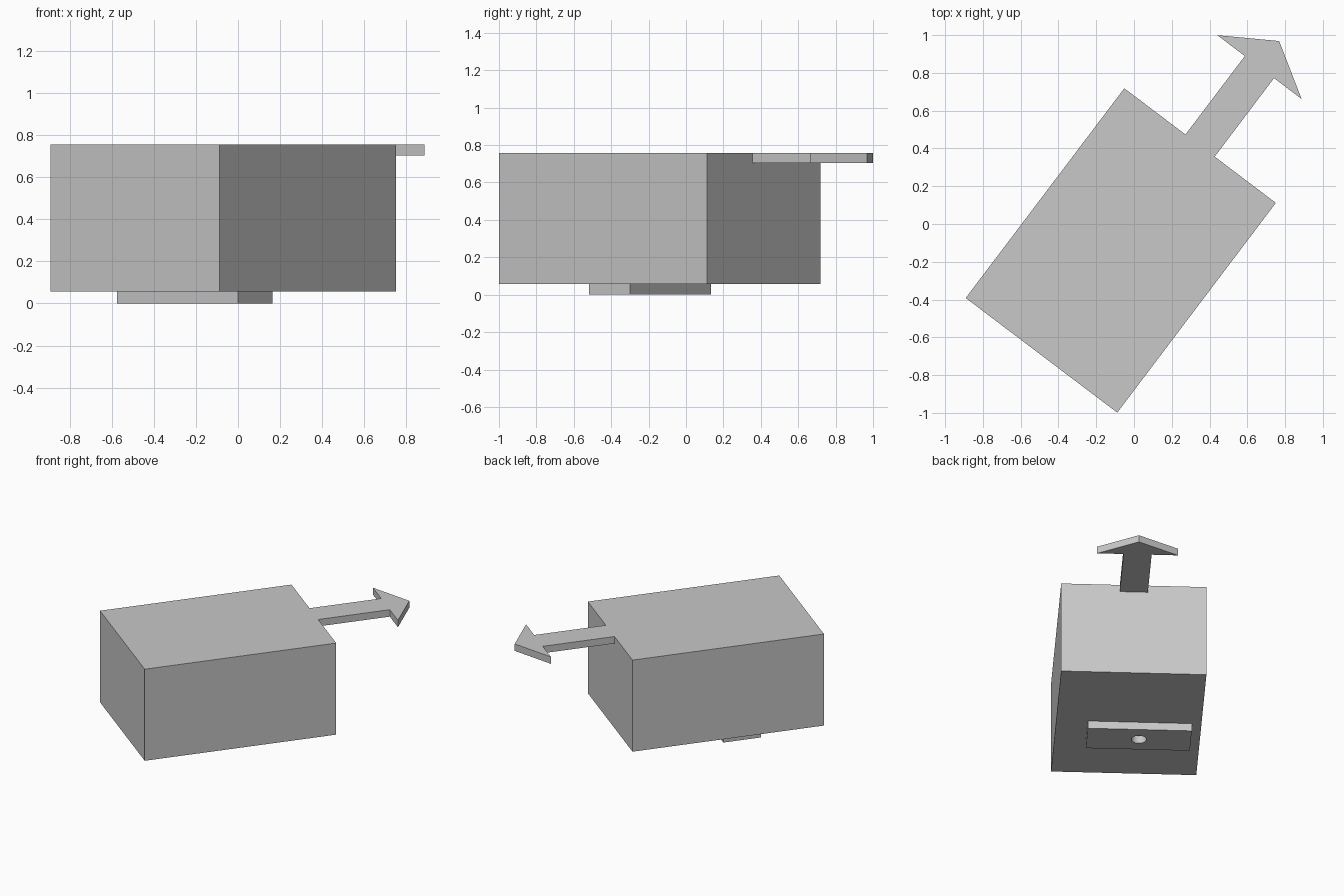
import bpy
import bmesh
import math
from mathutils import Matrix

cube = bpy.data.objects.get("Cube")
if cube:
    bpy.data.objects.remove(cube, do_unlink=True)

# The whole model is turned about z; local +y is the arrow direction
FRAME = Matrix.Translation((-0.07, -0.14, 0)) @ Matrix.Rotation(math.radians(-37.1), 4, "Z")
WIDTH, LENGTH = 1.006, 1.392
BOTTOM, TOP, THICK = 0.058, 0.757, 0.053

grey = bpy.data.materials.new("light grey")
grey.use_nodes = True
grey.diffuse_color = (0.58, 0.58, 0.58, 1)
grey.node_tree.nodes["Principled BSDF"].inputs["Base Color"].default_value = grey.diffuse_color


def prism(name, outline, z0, z1):
    """Extrude a flat outline from z0 up to z1."""
    bm = bmesh.new()
    face = bm.faces.new([bm.verts.new((x, y, z0)) for x, y in outline])
    moved = bmesh.ops.extrude_face_region(bm, geom=[face])["geom"]
    verts = [v for v in moved if isinstance(v, bmesh.types.BMVert)]
    bmesh.ops.translate(bm, verts=verts, vec=(0, 0, z1 - z0))
    bmesh.ops.recalc_face_normals(bm, faces=bm.faces)
    mesh = bpy.data.meshes.new(name)
    bm.to_mesh(mesh)
    bm.free()
    mesh.materials.append(grey)
    obj = bpy.data.objects.new(name, mesh)
    obj.matrix_world = FRAME
    bpy.context.collection.objects.link(obj)
    return obj


def rectangle(cx, cy, w, l):
    return [(cx + sx * w / 2, cy + sy * l / 2)
            for sx, sy in ((-1, -1), (1, -1), (1, 1), (-1, 1))]


# Main box
prism("box_body", rectangle(0, 0, WIDTH, LENGTH), BOTTOM, TOP)

# Flat arrow, flush with the box top: right half mirrored about its axis
half = [(0.097, LENGTH / 2), (0.097, 1.217), (0.28, 1.217)]
arrow = half + [(0, 1.39)] + [(-x, y) for x, y in reversed(half)]
prism("direction_arrow", arrow, TOP - THICK, TOP)

# Foot plate with a round hole through it
px, py = -0.076, -0.123
plate = prism("foot_plate", rectangle(px, py, 0.72, 0.275), 0, BOTTOM)
circle = [(px + 0.052 * math.cos(a), py + 0.052 * math.sin(a))
          for a in (math.tau * i / 32 for i in range(32))]
cutter = prism("hole_cutter", circle, -0.1, 0.2)
cutter.hide_render = True
cut = plate.modifiers.new("hole", "BOOLEAN")
cut.operation = "DIFFERENCE"
cut.solver = "EXACT"
cut.object = cutter
bpy.context.view_layer.objects.active = plate
bpy.ops.object.modifier_apply(modifier=cut.name)
bpy.data.objects.remove(cutter, do_unlink=True)

# Smooth the hole wall while keeping the edges sharp
bpy.ops.object.select_all(action="DESELECT")
plate.select_set(True)
bpy.ops.object.shade_smooth_by_angle(angle=math.radians(30))
